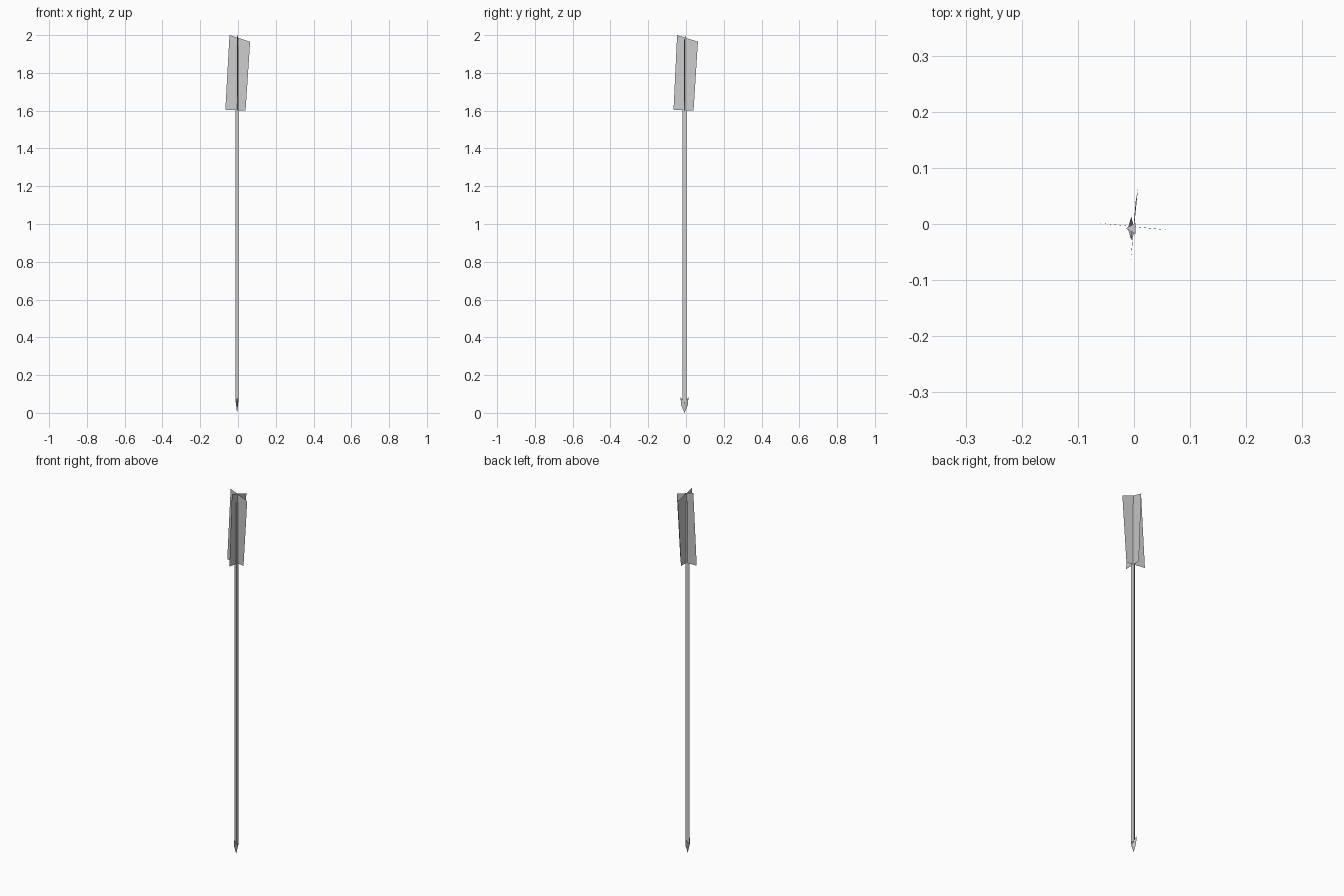
import bpy, bmesh
from math import cos, sin, pi

if "Cube" in bpy.data.objects:
    bpy.data.objects.remove(bpy.data.objects["Cube"])


def make(name, verts, faces):
    mesh = bpy.data.meshes.new(name)
    mesh.from_pydata(verts, [], faces)
    bm = bmesh.new()
    bm.from_mesh(mesh)
    bmesh.ops.recalc_face_normals(bm, faces=bm.faces)
    bm.to_mesh(mesh)
    bm.free()
    obj = bpy.data.objects.new(name, mesh)
    bpy.context.collection.objects.link(obj)
    return obj


CX, CY = -0.003, -0.008   # arrow axis

# Shaft: slim three-sided prism with one edge towards -x
r = 0.0115
ring = [(CX + r * cos(pi + i * 2 * pi / 3), CY + r * sin(pi + i * 2 * pi / 3))
        for i in range(3)]
verts = [(x, y, z) for z in (0.055, 1.94) for x, y in ring]
faces = [(i, (i + 1) % 3, (i + 1) % 3 + 3, i + 3) for i in range(3)]
make("shaft", verts, faces + [(0, 2, 1), (3, 4, 5)])

# Arrowhead: flat barbed blade with a low centre ridge on each side
outline = [(0, 0.0), (0.018, 0.042), (0.021, 0.082), (0, 0.058),
           (-0.021, 0.082), (-0.018, 0.042)]
verts = [(CX - 0.002, CY + y, z) for y, z in outline]
verts += [(CX - 0.002 + s * 0.006, CY, 0.05) for s in (1, -1)]
faces = [(i, (i + 1) % 6, 6 + k) for k in range(2) for i in range(6)]
make("arrowhead", verts, faces)

# Fletching: two crossed, slightly skewed and turned sheets
make("vane_side", [(-0.067, 0.002, 1.605), (0.040, -0.009, 1.60),
                   (0.064, -0.011, 1.965), (-0.045, 0.000, 2.0)],
     [(0, 1, 2, 3)])
make("vane_front", [(-0.006, -0.066, 1.605), (0.003, 0.040, 1.60),
                    (0.007, 0.063, 1.965), (-0.004, -0.047, 2.0)],
     [(0, 1, 2, 3)])
